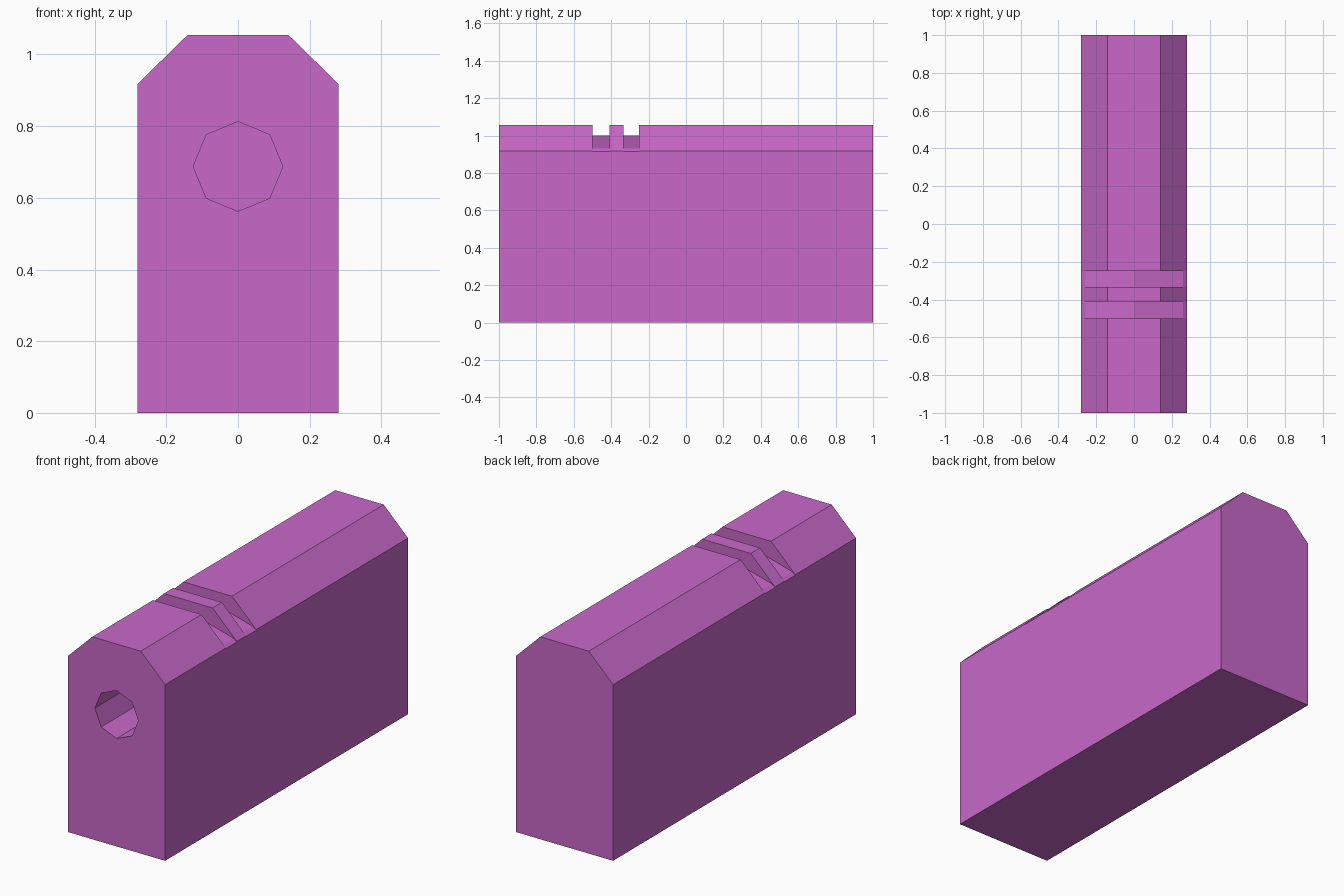
import bpy, bmesh, math

if "Cube" in bpy.data.objects:
    bpy.data.objects.remove(bpy.data.objects["Cube"])


def prism(name, profile, y0, y1):
    """Extrude an x/z profile from y0 to y1."""
    bm = bmesh.new()
    face = bm.faces.new([bm.verts.new((x, y0, z)) for x, z in profile])
    ext = bmesh.ops.extrude_face_region(bm, geom=[face])
    moved = [g for g in ext["geom"] if isinstance(g, bmesh.types.BMVert)]
    bmesh.ops.translate(bm, verts=moved, vec=(0, y1 - y0, 0))
    bmesh.ops.recalc_face_normals(bm, faces=bm.faces)
    mesh = bpy.data.meshes.new(name)
    bm.to_mesh(mesh)
    bm.free()
    obj = bpy.data.objects.new(name, mesh)
    bpy.context.collection.objects.link(obj)
    return obj


def mirrored(half):
    """Complete a right-hand outline with its mirror image in x."""
    return half + [(-x, z) for x, z in reversed(half) if x > 0]


def cut(target, cutter):
    cutter.hide_render = True
    cutter.hide_set(True)
    mod = target.modifiers.new(cutter.name, "BOOLEAN")
    mod.operation = "DIFFERENCE"
    mod.solver = "EXACT"
    mod.object = cutter


# Chamfered body
body = prism("body", mirrored([(0.28, 0), (0.28, 0.918), (0.14, 1.055)]), -1, 1)
mat = bpy.data.materials.new("purple")
mat.diffuse_color = (0.58, 0.14, 0.58, 1)
mat.use_nodes = True
mat.node_tree.nodes["Principled BSDF"].inputs["Base Color"].default_value = mat.diffuse_color
body.data.materials.append(mat)

# Eight-sided blind hole in the front
octagon = [(0.125 * math.cos(i * math.pi / 4), 0.6875 + 0.125 * math.sin(i * math.pi / 4))
           for i in range(8)]
cut(body, prism("bore_cutter", octagon, -1.1, 0))

# Two cross grooves with a shallow ridged floor
groove = mirrored([(0, 1.0), (0.26, 0.93), (0.3, 0.9), (0.3, 1.2)])
for i, (y0, y1) in enumerate([(-0.5, -0.41), (-0.333, -0.25)]):
    cut(body, prism(f"groove_cutter_{i + 1}", groove, y0, y1))
